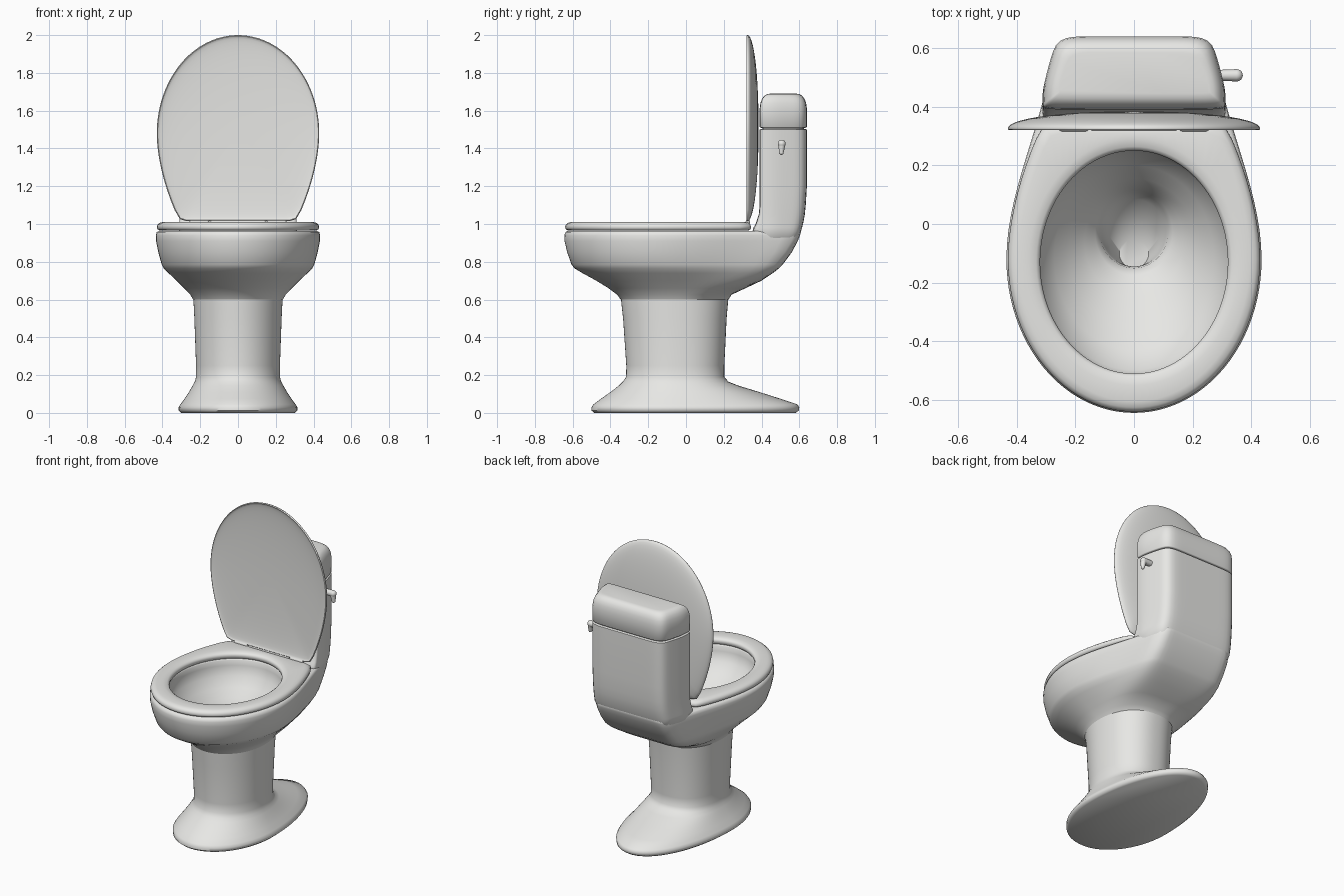
import bpy, bmesh, math
from mathutils import Vector, Matrix

if "Cube" in bpy.data.objects:
    bpy.data.objects.remove(bpy.data.objects["Cube"])

N = 96
ceramic = bpy.data.materials.new("warm white ceramic")
ceramic.diffuse_color = (0.8, 0.8, 0.78, 1)
ceramic.use_nodes = True
ceramic.node_tree.nodes["Principled BSDF"].inputs["Base Color"].default_value = ceramic.diffuse_color


def ease(s):
    t = s / 1.08
    return 3 * t * t - 2 * t ** 3


def outline(yf, yb, ym, w, k=0.0, n=2.0, nf=2.0, taper=ease):
    """Egg outline: front yf, back yb, widest at ym; back tapers by k, n = squareness."""
    pts = []
    for i in range(N):
        a = 2 * math.pi * i / N
        c, s = math.cos(a), math.sin(a)
        e = n if s > 0 else nf
        r = (abs(c) ** e + abs(s) ** e) ** (-1 / e)
        c, s = c * r, s * r
        if s > 0:
            pts.append((w * c * (1 - k * taper(s)), ym + (yb - ym) * s))
        else:
            pts.append((w * c, ym + (ym - yf) * s))
    return pts


def at(z, pts):
    return [Vector((x, y, z)) for x, y in pts]


def finish(name, bm):
    bmesh.ops.recalc_face_normals(bm, faces=bm.faces)
    me = bpy.data.meshes.new(name)
    bm.to_mesh(me)
    bm.free()
    me.materials.append(ceramic)
    ob = bpy.data.objects.new(name, me)
    bpy.context.collection.objects.link(ob)
    return ob


def loft(name, rings, closed=False, start_cap=True, end_cap=True):
    bm = bmesh.new()
    vs = [[bm.verts.new(p) for p in r] for r in rings]
    pairs = list(zip(vs, vs[1:]))
    if closed:
        pairs.append((vs[-1], vs[0]))
    else:
        if start_cap:
            bm.faces.new(vs[0])
        if end_cap:
            bm.faces.new(vs[-1])
    for a, b in pairs:
        for i in range(N):
            j = (i + 1) % N
            bm.faces.new((a[i], a[j], b[j], b[i]))
    return finish(name, bm)


def rod(name, p, q, r1, r2):
    """Tapered rod with rounded ends."""
    p, q = Vector(p), Vector(q)
    bm = bmesh.new()
    rot = (q - p).to_track_quat('Z', 'Y').to_matrix().to_4x4()
    bmesh.ops.create_cone(bm, cap_ends=True, segments=20, radius1=r1, radius2=r2,
                          depth=(q - p).length, matrix=Matrix.Translation((p + q) / 2) @ rot)
    for c, r in ((p, r1), (q, r2)):
        bmesh.ops.create_uvsphere(bm, u_segments=20, v_segments=12, radius=r,
                                  matrix=Matrix.Translation(c) @ rot)
    return finish(name, bm)


# Pedestal with flared foot, open at the top where the bowl sits in it
loft("pedestal", [at(z, outline(yf, yb, ym, w, 0, n)) for z, yf, yb, ym, w, n in [
    (0.0, -.485, .58, -.06, .30, 2), (.012, -.50, .597, -.06, .314, 2),
    (.03, -.50, .60, -.06, .315, 2), (.045, -.49, .59, -.06, .305, 2),
    (.075, -.45, .50, -.06, .283, 2), (.11, -.40, .39, -.06, .26, 2.1),
    (.145, -.355, .275, -.06, .24, 2.2), (.165, -.335, .225, -.06, .229, 2.3),
    (.19, -.317, .203, -.06, .222, 2.3), (.25, -.316, .203, -.06, .222, 2.3),
    (.50, -.333, .215, -.06, .231, 2.3), (.58, -.342, .222, -.06, .235, 2.3),
    (.605, -.344, .224, -.06, .236, 2.3)]], end_cap=False)

# Bowl body: outside rings going up, then inside rings going down to the drain
outer = [
    (.60, -.346, .226, -.06, .238, 0, 2.3), (.625, -.364, .24, -.06, .252, 0, 2.6),
    (.66, -.41, .315, -.07, .285, .06, 3.8), (.70, -.475, .40, -.08, .325, .15, 6),
    (.74, -.548, .46, -.09, .368, .23, 8), (.765, -.59, .492, -.1, .393, .27, 9),
    (.785, -.606, .512, -.11, .404, .29, 10), (.85, -.629, .56, -.12, .422, .335, 12),
    (.91, -.643, .592, -.12, .434, .362, 14), (.94, -.644, .604, -.12, .435, .37, 14),
    (.957, -.638, .608, -.12, .430, .37, 14), (.964, -.625, .606, -.12, .418, .37, 14)]
inner = [
    (.964, -.13, .34, .40), (.955, -.13, .332, .392), (.92, -.13, .335, .393),
    (.86, -.128, .318, .37), (.80, -.115, .272, .315), (.75, -.095, .222, .25),
    (.70, -.06, .168, .188), (.665, -.03, .132, .145), (.64, -.022, .118, .128),
    (.60, -.03, .108, .115), (.55, -.06, .085, .085), (.50, -.10, .05, .05)]
loft("bowl",
     [at(r[0], outline(*r[1:])) for r in outer] +
     [at(z, outline(cy - b, cy + b, cy, a)) for z, cy, a, b in inner], start_cap=False)


# Tank and its cover
def tank_ring(z, yf=.39, yb=.64, w=.31, d=0.0):
    return at(z, outline(yf + d, yb - d, .43 + d * .5, w - d, .13, 9, 10))


loft("tank", [tank_ring(.86, .40, .55, .27), tank_ring(.93, .36, .597, .304),
              tank_ring(.96, .352, .609, .312), tank_ring(.98, .357, .614, .312),
              tank_ring(1.0, .368, .62, .311), tank_ring(1.05, .385, .629),
              tank_ring(1.1, .39, .634), tank_ring(1.2), tank_ring(1.499),
              tank_ring(1.502, d=.004), tank_ring(1.503, d=.02)])
loft("tank_lid", [tank_ring(z, d=d) for z, d in [
    (1.495, .014), (1.509, .014), (1.51, .003), (1.514, 0), (1.61, 0), (1.64, .004),
    (1.662, .012), (1.678, .024), (1.687, .038), (1.69, .055)]])


# Seat ring: rounded section between egg outline and oval opening
def seat_out(d):
    return outline(-.64 + d, .345 - d, -.12, .43 - d, .28, 30, 2, lambda s: s ** 1.8)


def seat_in(d):
    return outline(-.51 - d, .25 + d, -.13, .32 + d)


loft("seat", [at(z, seat_out(d)) for z, d in [
    (.966, .014), (.972, .004), (.983, 0), (.997, .004), (1.006, .015), (1.011, .035)]] +
    [at(z, seat_in(d)) for z, d in [
        (1.011, .04), (1.007, .014), (1.0, .004), (.99, 0), (.974, .003), (.966, .012)]],
    closed=True)


# Raised seat cover: shallow dished front, domed back
def cover_ring(y, s):
    return [Vector((x * s, y, 1.36 - (-.148 + (v + .148) * s))) for x, v in seat_out(0)]


arc = [math.radians(i * 7) for i in range(13)]
loft("seat_cover",
     [cover_ring(.32 + .025 * math.sin(t), .99 * math.cos(t)) for t in reversed(arc)] +
     [cover_ring(.322, .998)] +
     [cover_ring(.326 + .058 * math.sin(t), math.cos(t) ** .9) for t in arc])

# Hinges
for side, label in ((-1, "left"), (1, "right")):
    rod(label + "_hinge", (side * .165, .328, 1.011), (side * .245, .328, 1.011), .012, .012)
rod("hinge_rod", (-.14, .328, 1.010), (.14, .328, 1.010), .010, .010)

# Flush handle
rod("handle_shaft", (.28, .507, 1.425), (.35, .507, 1.425), .018, .021)
rod("handle_lever", (.35, .507, 1.42), (.354, .505, 1.378), .019, .012)

bpy.ops.object.select_all(action='SELECT')
bpy.context.view_layer.objects.active = bpy.data.objects["bowl"]
bpy.ops.object.shade_smooth_by_angle(angle=math.radians(50))
